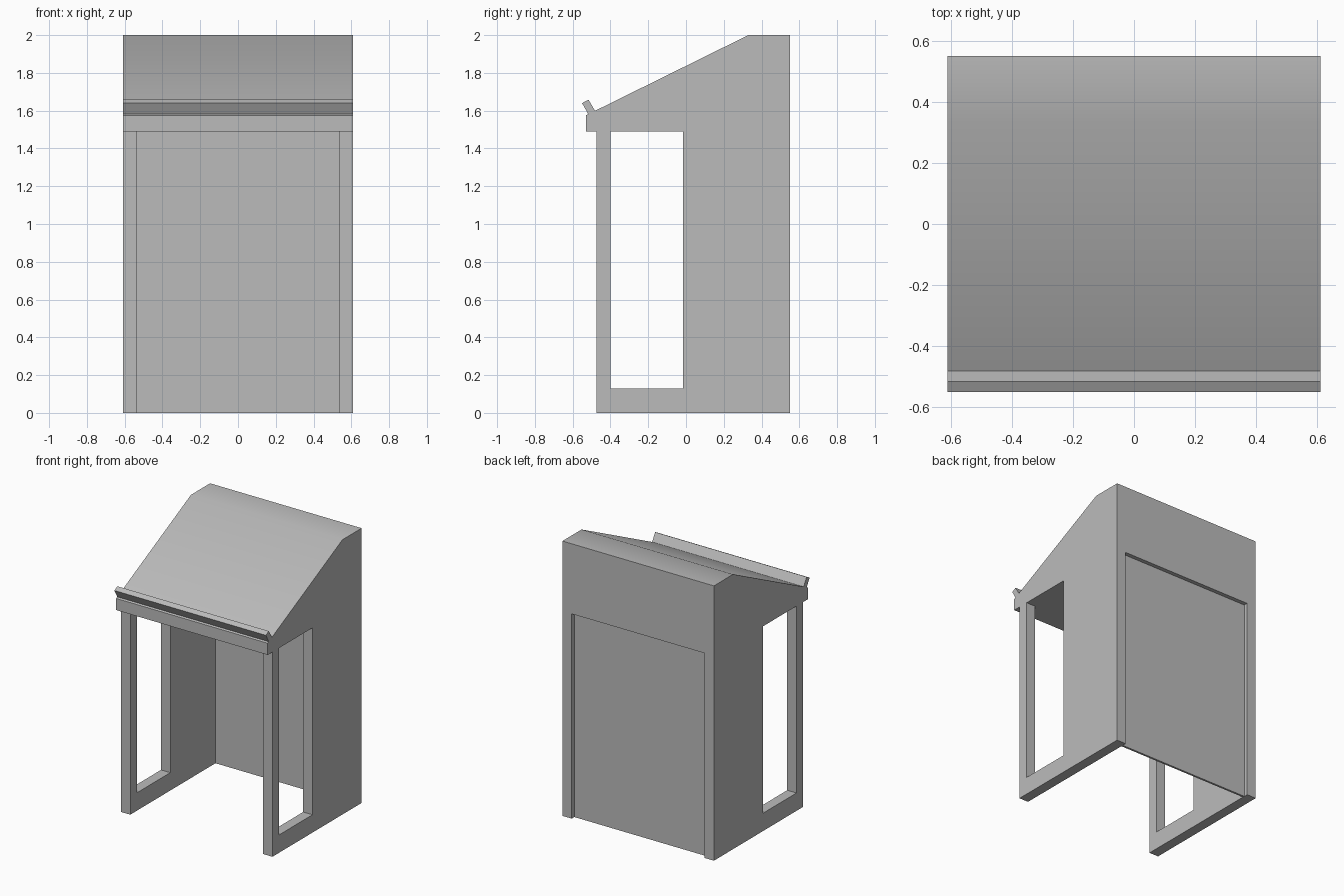
import bpy, bmesh, math

if "Cube" in bpy.data.objects:
    bpy.data.objects.remove(bpy.data.objects["Cube"])

HALF_W = 0.61      # half of the overall width
WALL = 0.075       # side wall thickness

grey = bpy.data.materials.new("plain_grey")
grey.diffuse_color = (0.5, 0.5, 0.5, 1.0)
grey.use_nodes = True
grey.node_tree.nodes["Principled BSDF"].inputs["Base Color"].default_value = grey.diffuse_color


def extrude_profile(name, points, x0, x1, smooth=False):
    """Extrude a (y, z) outline along x from x0 to x1."""
    bm = bmesh.new()
    face = bm.faces.new([bm.verts.new((x0, y, z)) for y, z in points])
    result = bmesh.ops.extrude_face_region(bm, geom=[face], use_keep_orig=True)
    moved = [g for g in result["geom"] if isinstance(g, bmesh.types.BMVert)]
    bmesh.ops.translate(bm, verts=moved, vec=(x1 - x0, 0, 0))
    bmesh.ops.recalc_face_normals(bm, faces=bm.faces)
    mesh = bpy.data.meshes.new(name)
    bm.to_mesh(mesh)
    bm.free()
    mesh.materials.append(grey)
    obj = bpy.data.objects.new(name, mesh)
    bpy.context.collection.objects.link(obj)
    if smooth:
        bpy.ops.object.select_all(action='DESELECT')
        obj.select_set(True)
        bpy.context.view_layer.objects.active = obj
        bpy.ops.object.shade_smooth_by_angle(angle=math.radians(30))
    return obj


# Slanted desk top with a soft bend where the slope meets the flat top
extrude_profile("desk_top", [(-0.53, 1.49), (0.55, 1.49), (0.55, 2.0), (0.33, 2.0),
                             (-0.48, 1.6), (-0.53, 1.575)], -HALF_W, HALF_W, smooth=True)

# Tilted ledge that stops papers sliding off
extrude_profile("paper_ledge", [(-0.55, 1.64), (-0.516, 1.658), (-0.481, 1.598),
                                (-0.515, 1.577)], -HALF_W, HALF_W)

# Side walls: front post, low rail and solid rear part around an opening
side = [(-0.475, 0), (0.55, 0), (0.55, 1.49), (-0.015, 1.49),
        (-0.015, 0.13), (-0.4, 0.13), (-0.4, 1.49), (-0.475, 1.49)]
for label, s in (("left", -1), ("right", 1)):
    extrude_profile(label + "_side_wall", side, s * HALF_W, s * (HALF_W - WALL))

# Thin recessed back panel between the side walls
extrude_profile("back_panel", [(0.505, 0), (0.52, 0), (0.52, 1.49), (0.505, 1.49)],
                -HALF_W + WALL, HALF_W - WALL)
